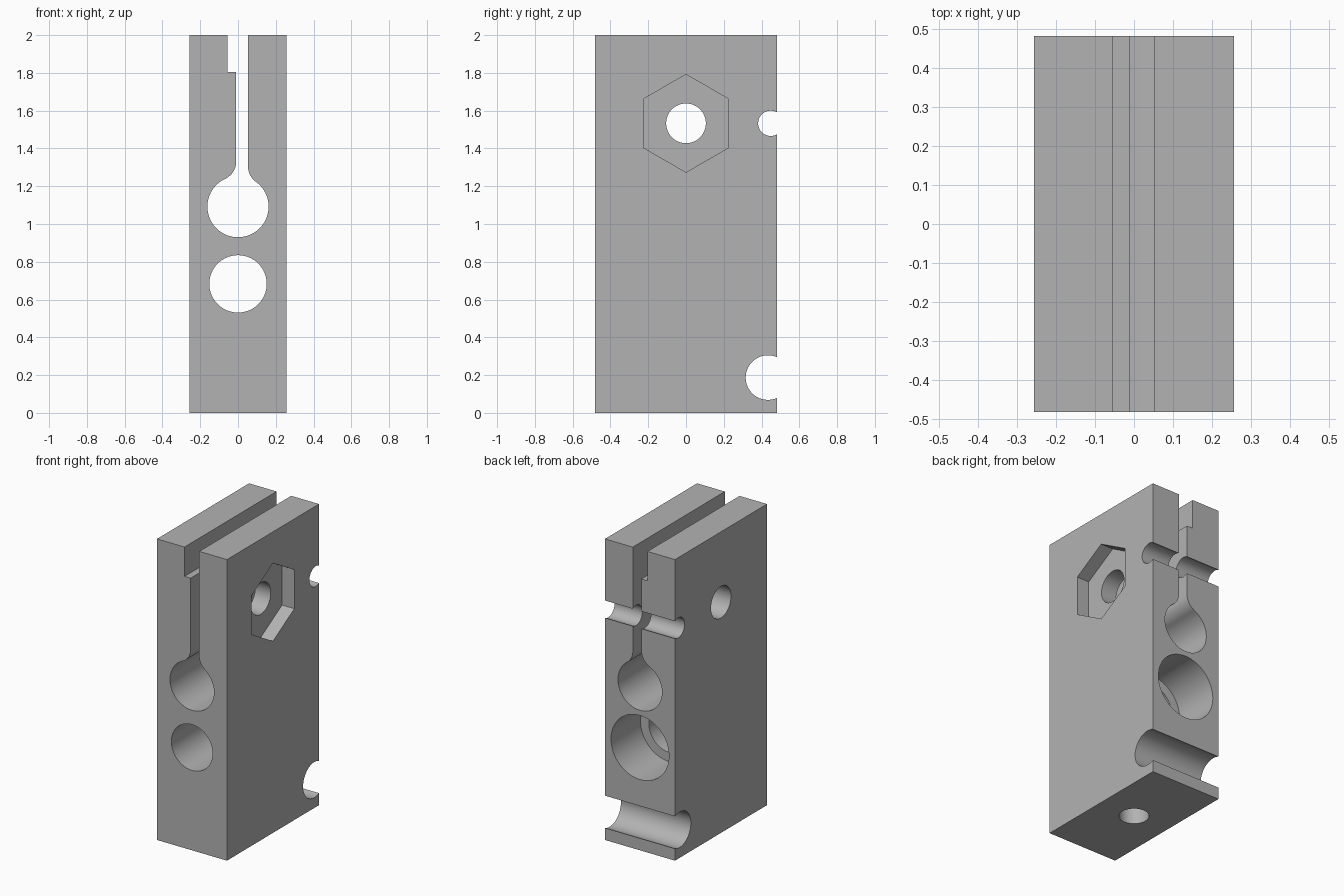
import bpy
import bmesh
from math import sin, cos, pi, atan2, sqrt, radians
from mathutils import Matrix

cube = bpy.data.objects.get("Cube")
if cube:
    bpy.data.objects.remove(cube, do_unlink=True)

W, D, H = 0.257, 0.483, 2.0          # half width, half depth, height
SLOT_L, SLOT_R, STEP = -0.01, 0.053, -0.055
BORE_Z, BORE_R, FILLET = 1.092, 0.162, 0.1
BOLT_Z = 1.533

grey = bpy.data.materials.new("plain grey")
grey.use_nodes = True
colour = (0.45, 0.45, 0.45, 1)
grey.diffuse_color = colour
grey.node_tree.nodes["Principled BSDF"].inputs["Base Color"].default_value = colour


def make_object(name, bm):
    bmesh.ops.recalc_face_normals(bm, faces=bm.faces)
    mesh = bpy.data.meshes.new(name)
    bm.to_mesh(mesh)
    bm.free()
    mesh.materials.append(grey)
    obj = bpy.data.objects.new(name, mesh)
    bpy.context.collection.objects.link(obj)
    return obj


def arc(cx, cz, r, a, b, n):
    return [(cx + r * cos(a + (b - a) * i / n), cz + r * sin(a + (b - a) * i / n))
            for i in range(n + 1)]


def fillet_centre(wall, side):
    # centre of a round that touches both the slot wall and the bore
    x = wall + side * FILLET
    return x, BORE_Z + sqrt((BORE_R + FILLET) ** 2 - x * x)


# Clamp outline: slab with a stepped slot flaring into the upper bore
lx, lz = fillet_centre(SLOT_L, -1)
rx, rz = fillet_centre(SLOT_R, 1)
la, ra = atan2(lz - BORE_Z, lx), atan2(rz - BORE_Z, rx)
outline = [(-W, 0), (W, 0), (W, H), (SLOT_R, H)]
outline += arc(rx, rz, FILLET, pi, pi + ra, 12)
outline += arc(0, BORE_Z, BORE_R, ra, la - 2 * pi, 64)[1:-1]
outline += arc(lx, lz, FILLET, la - pi, 0, 12)
outline += [(SLOT_L, 1.805), (STEP, 1.805), (STEP, H), (-W, H)]

bm = bmesh.new()
face = bm.faces.new([bm.verts.new((x, -D, z)) for x, z in outline])
extruded = bmesh.ops.extrude_face_region(bm, geom=[face])["geom"]
bmesh.ops.translate(bm, vec=(0, 2 * D, 0),
                    verts=[v for v in extruded if isinstance(v, bmesh.types.BMVert)])
block = make_object("clamp_block", bm)


def cut(name, axis, centre, radius, length, sides=64):
    bm = bmesh.new()
    turn = {"x": Matrix.Rotation(pi / 2, 4, "Y"),
            "y": Matrix.Rotation(pi / 2, 4, "X"),
            "z": Matrix.Identity(4)}[axis]
    bmesh.ops.create_cone(bm, cap_ends=True, segments=sides, radius1=radius,
                          radius2=radius, depth=length,
                          matrix=Matrix.Translation(centre) @ turn)
    if sides == 6:
        # put a corner of the hexagon at the top
        top = max(v.co.z for v in bm.verts) - centre[2]
        if top < radius * 0.95:
            bmesh.ops.rotate(bm, cent=centre, verts=bm.verts,
                             matrix=Matrix.Rotation(pi / 6, 3, "X"))
    cutter = make_object(name, bm)
    cutter.hide_render = True
    mod = block.modifiers.new(name, "BOOLEAN")
    mod.operation = "DIFFERENCE"
    mod.solver = "EXACT"
    mod.object = cutter
    return cutter


cutters = [
    # lower bore with a counterbore from the back
    cut("lower_bore", "y", (0, 0, 0.683), 0.152, 3),
    cut("counterbore", "y", (0, D, 0.683), 0.213, 0.62),
    # cross bolt hole and nut pocket
    cut("bolt_hole", "x", (0, 0, BOLT_Z), 0.105, 1),
    cut("nut_pocket", "x", (W, 0, BOLT_Z), 0.259, 0.18, 6),
    # round grooves across the back
    cut("upper_groove", "x", (0, 0.449, BOLT_Z), 0.067, 1),
    cut("lower_groove", "x", (0, 0.434, 0.187), 0.118, 1),
    # screw hole rising from the base into the lower bore
    cut("base_screw_hole", "z", (0, 0, 0.25), 0.09, 0.7),
]

# Bake the cuts and remove the cutters
bpy.context.view_layer.update()
graph = bpy.context.evaluated_depsgraph_get()
baked = bpy.data.meshes.new_from_object(block.evaluated_get(graph))
block.modifiers.clear()
block.data = baked
baked.materials.clear()
baked.materials.append(grey)
for poly in baked.polygons:
    poly.material_index = 0
for cutter in cutters:
    bpy.data.objects.remove(cutter, do_unlink=True)

bpy.ops.object.select_all(action="DESELECT")
block.select_set(True)
bpy.context.view_layer.objects.active = block
bpy.ops.object.shade_smooth_by_angle(angle=radians(30))
